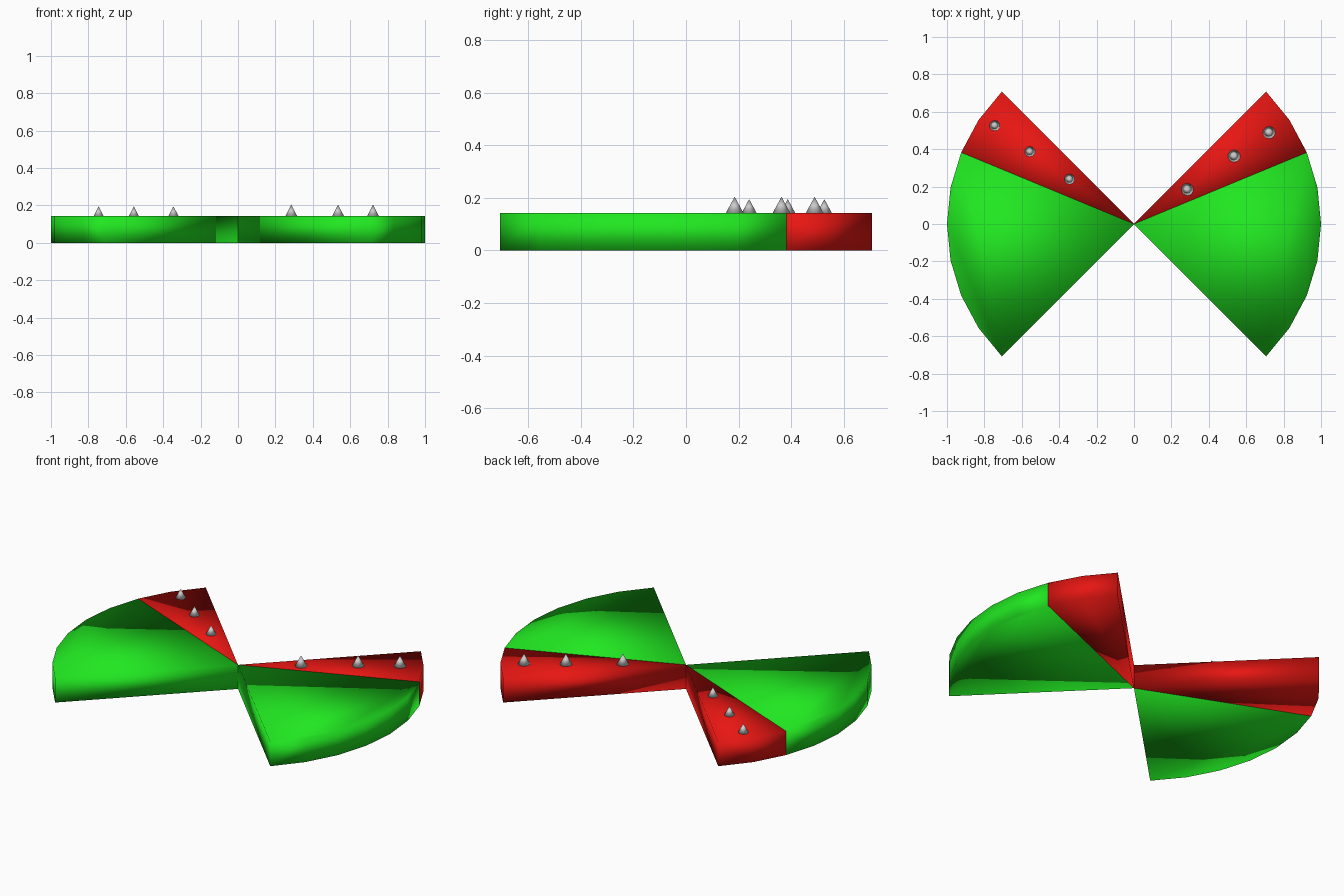
import bpy, bmesh, math

if "Cube" in bpy.data.objects:
    bpy.data.objects.remove(bpy.data.objects["Cube"])

H = 0.143            # plate thickness
STEP = math.pi / 16  # arc segments of a 32-sided circle


def material(name, color):
    m = bpy.data.materials.new(name)
    m.diffuse_color = color
    m.use_nodes = True
    m.node_tree.nodes["Principled BSDF"].inputs["Base Color"].default_value = m.diffuse_color
    return m


def finish(bm, name, mat=None):
    bmesh.ops.recalc_face_normals(bm, faces=bm.faces)
    me = bpy.data.meshes.new(name)
    bm.to_mesh(me)
    bm.free()
    me.shade_smooth()
    if mat:
        me.materials.append(mat)
    ob = bpy.data.objects.new(name, me)
    bpy.context.collection.objects.link(ob)
    return ob


def sector(name, first, last, side, mat):
    # Pie slice between two arc steps, mirrored by side
    bm = bmesh.new()
    outline = [(0, 0)] + [(side * math.cos(i * STEP), math.sin(i * STEP))
                          for i in range(first, last + 1)]
    face = bm.faces.new([bm.verts.new((x, y, 0)) for x, y in outline])
    top = bmesh.ops.extrude_face_region(bm, geom=[face], use_keep_orig=True)
    bmesh.ops.translate(bm, vec=(0, 0, H),
                        verts=[v for v in top["geom"] if isinstance(v, bmesh.types.BMVert)])
    return finish(bm, name, mat)


def spike(name, x, y, radius, height):
    bm = bmesh.new()
    bmesh.ops.create_cone(bm, cap_ends=True, segments=10, radius1=radius,
                          radius2=0, depth=height)
    bmesh.ops.translate(bm, vec=(x, y, H + height / 2), verts=bm.verts)
    return finish(bm, name)


green = material("green", (0.015, 0.8, 0.015, 1))
red = material("red", (0.8, 0.008, 0.006, 1))

# Two wings, each a wide green slice with a red back strip
for side, label in ((1, "right"), (-1, "left")):
    sector(label + "_wing", -4, 2, side, green)
    sector(label + "_back_strip", 2, 4, side, red)

# Spikes along the red strips
spikes = {
    "right": (0.033, 0.061, [(0.285, 0.185), (0.535, 0.363), (0.722, 0.489)]),
    "left": (0.028, 0.052, [(-0.345, 0.24), (-0.557, 0.387), (-0.745, 0.526)]),
}
for label, (r, h, spots) in spikes.items():
    for i, (x, y) in enumerate(spots):
        spike(f"{label}_spike_{i + 1}", x, y, r, h)
